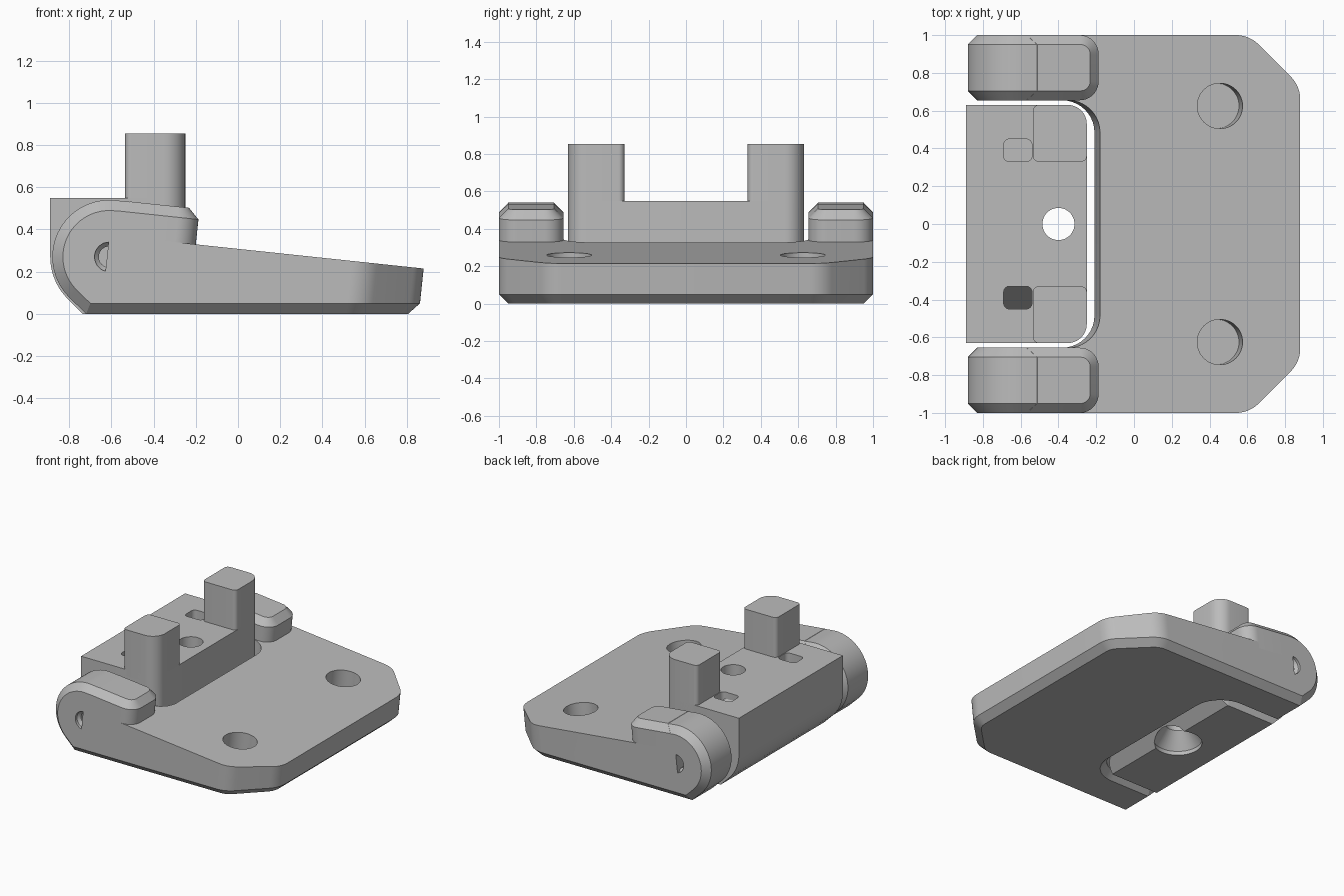
import bpy, bmesh, math
from mathutils import Vector

cube = bpy.data.objects.get("Cube")
if cube:
    bpy.data.objects.remove(cube, do_unlink=True)

TILT = 0.106          # slope of the plate top
EAR_RISE = 0.168      # ear top above the plate top
CH = 0.05             # chamfer size
PIVOT = Vector((-0.61, 0.27))

grey = bpy.data.materials.new("plain grey")
grey.use_nodes = True
colour = (0.5, 0.5, 0.5, 1)
grey.diffuse_color = colour
grey.node_tree.nodes["Principled BSDF"].inputs["Base Color"].default_value = colour


def top(x):
    return 0.34 - TILT * (x + 0.3)


def loft(name, rings):
    """Closed solid through rings of equal point count."""
    bm = bmesh.new()
    vs = [[bm.verts.new(p) for p in ring] for ring in rings]
    n = len(vs[0])
    for a, b in zip(vs, vs[1:]):
        for i in range(n):
            j = (i + 1) % n
            bm.faces.new((a[i], a[j], b[j], b[i]))
    bm.faces.new(vs[0])
    bm.faces.new(vs[-1])
    bmesh.ops.recalc_face_normals(bm, faces=bm.faces)
    me = bpy.data.meshes.new(name)
    bm.to_mesh(me)
    bm.free()
    me.materials.append(grey)
    ob = bpy.data.objects.new(name, me)
    bpy.context.collection.objects.link(ob)
    return ob


def rounded(corners, seg=10):
    """Polygon from (x, y, radius) corners."""
    pts = []
    n = len(corners)
    for i, (x, y, r) in enumerate(corners):
        p = Vector((x, y))
        if r == 0:
            pts.append(p)
            continue
        a = (Vector(corners[i - 1][:2]) - p).normalized()
        b = (Vector(corners[(i + 1) % n][:2]) - p).normalized()
        half = a.angle(b) / 2
        c = p + (a + b).normalized() * (r / math.sin(half))
        start = p + a * (r / math.tan(half)) - c
        end = p + b * (r / math.tan(half)) - c
        sweep = start.angle_signed(end)
        for k in range(seg + 1):
            t = -sweep * k / seg
            pts.append(c + Vector((start.x * math.cos(t) - start.y * math.sin(t),
                                   start.x * math.sin(t) + start.y * math.cos(t))))
    return pts


def inset(pts, d):
    """Move a counter-clockwise outline inwards by d."""
    out = []
    for i, p in enumerate(pts):
        a = (p - pts[i - 1]).normalized()
        b = (pts[(i + 1) % len(pts)] - p).normalized()
        na, nb = Vector((-a.y, a.x)), Vector((-b.y, b.x))
        out.append(p + (na + nb) * (d / (1 + na.dot(nb))))
    return out


def lean(pts, height):
    """Plan outline placed at a height, shifted along the tilted axis."""
    ring = []
    for p in pts:
        z = height(p.x)
        ring.append((p.x + TILT * (z - top(p.x)), p.y, z))
    return ring


def flat(pts, z):
    return [(p.x, p.y, z) for p in pts]


def side(pts, y):
    return [(p.x, y, p.y) for p in pts]


def circle(cx, cy, r, n=48):
    return [Vector((cx + r * math.cos(math.tau * i / n),
                    cy + r * math.sin(math.tau * i / n))) for i in range(n)]


def arc(r, a, b, n=28):
    return [PIVOT + r * Vector((math.cos(math.radians(a + (b - a) * i / n)),
                                math.sin(math.radians(a + (b - a) * i / n))))
            for i in range(n + 1)]


def cut(ob, cutter, operation='DIFFERENCE'):
    mod = ob.modifiers.new("cut", 'BOOLEAN')
    mod.operation, mod.solver, mod.object = operation, 'EXACT', cutter
    bpy.context.view_layer.objects.active = ob
    bpy.ops.object.modifier_apply(modifier=mod.name)
    bpy.data.objects.remove(cutter, do_unlink=True)


parts = []

# Sloping base plate with clipped corners and a chamfered underside
plan = rounded([(-0.61, -1, 0), (0.61, -1, 0.17), (0.88, -0.73, 0.17),
                (0.88, 0.73, 0.17), (0.61, 1, 0.17), (-0.61, 1, 0)])
plate = loft("base_plate", [lean(inset(plan, CH), lambda x: 0),
                            lean(plan, lambda x: CH), lean(plan, top)])
# Open slot for the hinge block
slot = rounded([(-1.2, -0.655, 0), (-0.18, -0.655, 0.17),
                (-0.18, 0.655, 0.17), (-1.2, 0.655, 0)])
cut(plate, loft("slot_cutter", [lean(inset(slot, -2 * CH), lambda x: -CH),
                                lean(slot, lambda x: CH),
                                lean(slot, lambda x: 0.6)]))
# Blind holes square to the sloping top
for s in (-1, 1):
    hole = circle(0.455, s * 0.625, 0.12)
    cut(plate, loft("hole_cutter", [lean(hole, lambda x: top(x) - 0.18),
                                    lean(hole, lambda x: top(x) + 0.1)]))
parts.append(plate)

# Hinge ears: round chamfered end plus a rounded pad on the plate
ear = arc(0.27, 84, 225) + [Vector((-0.72, 0)), Vector((-0.4, 0)),
                            Vector((-0.4, top(-0.4) + EAR_RISE))]
for s, word in ((-1, "front"), (1, "back")):
    end = loft(word + "_ear", [side(inset(ear, CH), s * 0.655),
                               side(ear, s * (0.655 + CH)),
                               side(ear, s * (1 - CH)),
                               side(inset(ear, CH), s)])
    # Tapered pivot hole
    cut(end, loft("pivot_cutter", [side(circle(*PIVOT, r, 32), s * y)
                                   for r, y in ((0.05, 0.8), (0.05, 0.96),
                                                (0.07, 0.96 + 0.02), (0.07, 1.1))]))
    lo, hi = sorted((s * 0.655, s))
    pad_plan = rounded([(-0.58, lo, 0), (-0.2, lo, 0.1), (-0.2, hi, 0.1), (-0.58, hi, 0)])
    pad = loft(word + "_ear_pad",
               [lean(pad_plan, lambda x: top(x) - 0.05),
                lean(pad_plan, lambda x: top(x) + EAR_RISE - CH),
                lean(inset(pad_plan, CH), lambda x: top(x) + EAR_RISE)])
    parts += [end, pad]

# Hinge block: rounded plan crossed with the side profile
block_plan = rounded([(-0.95, -0.63, 0), (-0.25, -0.63, 0.1),
                      (-0.25, 0.63, 0.1), (-0.95, 0.63, 0)])
block = loft("hinge_block", [flat(block_plan, -0.1), flat(block_plan, 0.7)])
profile = ([Vector((-0.2, 0.55)), Vector((-0.89, 0.55))] + arc(0.28, 180, 225, 10)
           + [Vector((-0.736, 0)), Vector((-0.33, 0)), Vector((-0.2, 0.13))])
cut(block, loft("profile_cutter", [side(profile, -0.8), side(profile, 0.8)]), 'INTERSECT')
# Countersunk centre hole
cut(block, loft("screw_cutter", [flat(circle(-0.4, 0, r), z)
                                 for r, z in ((0.17, -0.1), (0.17, 0.03),
                                              (0.085, 0.15), (0.085, 0.7))]))
# Small pockets whose floors fall outwards
for s in (-1, 1):
    lo, hi = sorted((s * 0.33, s * 0.45))
    pocket = rounded([(-0.69, lo, 0.03), (-0.54, lo, 0.03),
                      (-0.54, hi, 0.03), (-0.69, hi, 0.03)], 4)
    floor = [(p.x, p.y, 0.5 - 1.6 * (abs(p.y) - 0.33)) for p in pocket]
    cut(block, loft("pocket_cutter", [floor, flat(pocket, 0.7)]))
parts.append(block)

# Upright posts
for s, word in ((-1, "front"), (1, "back")):
    corners = [(-0.535, 0.33, 0.03), (-0.25, 0.33, 0.03),
               (-0.25, 0.63, 0.1), (-0.535, 0.63, 0.03)]
    post_plan = [Vector((p.x, s * p.y)) for p in rounded(corners)]
    parts.append(loft(word + "_post", [flat(post_plan, 0.5), flat(post_plan, 0.855)]))

# Smooth curves, sharp edges
bpy.ops.object.select_all(action='DESELECT')
for ob in parts:
    ob.select_set(True)
bpy.context.view_layer.objects.active = plate
bpy.ops.object.shade_smooth_by_angle(angle=math.radians(25))
